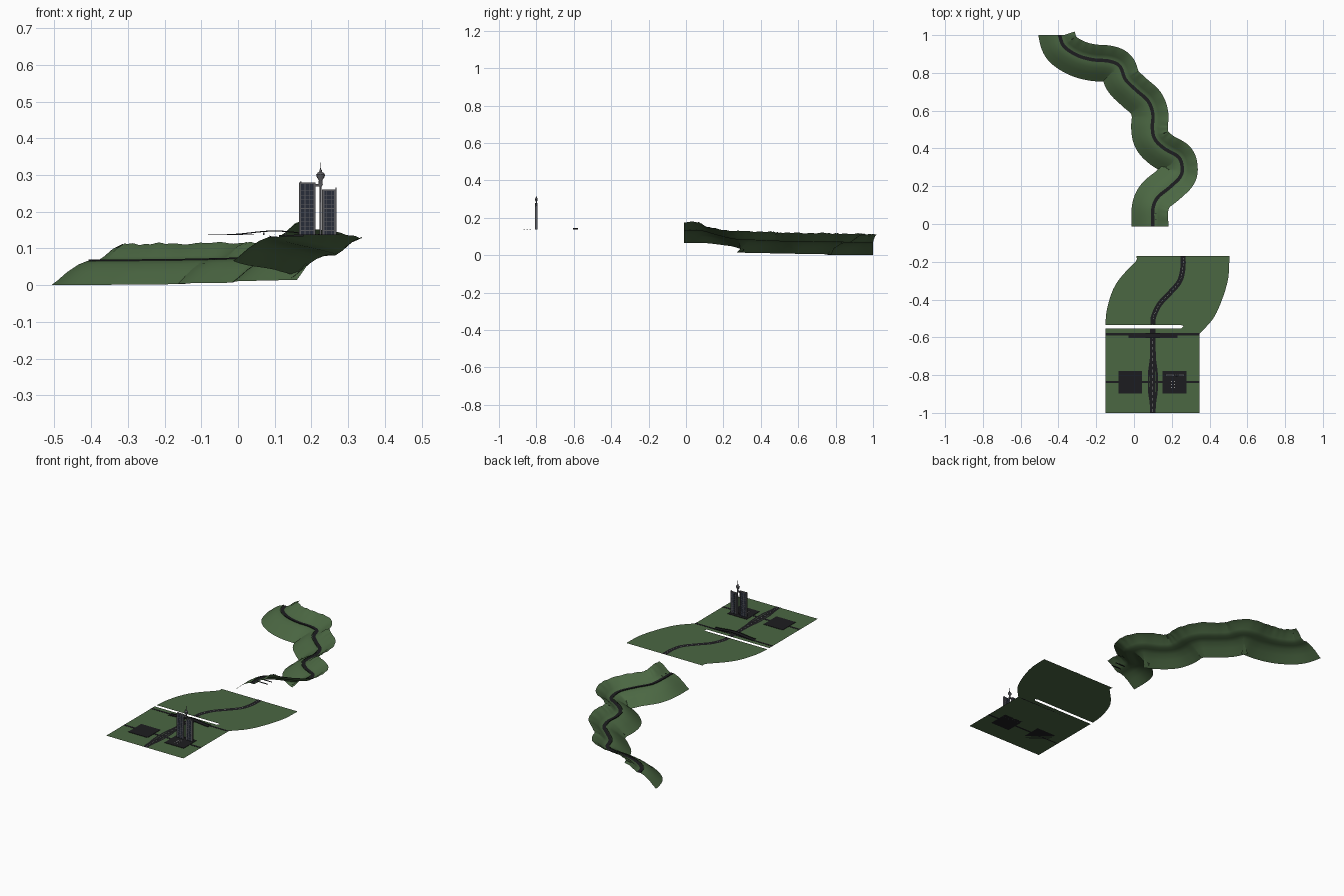
import bpy, bmesh, math
from mathutils import Vector

if "Cube" in bpy.data.objects:
    bpy.data.objects.remove(bpy.data.objects["Cube"])

G = 0.136  # city ground level


def material(name, c):
    m = bpy.data.materials.new(name)
    m.diffuse_color = (*c, 1)
    m.use_nodes = True
    m.node_tree.nodes["Principled BSDF"].inputs["Base Color"].default_value = m.diffuse_color
    return m


GREEN = material("grass", (0.07, 0.135, 0.055))
DARK = material("asphalt", (0.012, 0.012, 0.014))
GLASS = material("glass", (0.02, 0.025, 0.04))
STONE = material("concrete", (0.10, 0.10, 0.11))
PALE = material("marking", (0.3, 0.3, 0.3))


def mesh(name, verts, faces, mat):
    me = bpy.data.meshes.new(name)
    me.from_pydata(verts, [], faces)
    me.materials.append(mat)
    ob = bpy.data.objects.new(name, me)
    bpy.context.collection.objects.link(ob)
    return ob


def boxes(name, items, mat):
    """Each item: x0, x1, y0, y1, z0, z1, joined into one object."""
    v, f = [], []
    for x0, x1, y0, y1, z0, z1 in items:
        n = len(v)
        v += [(x, y, z) for z in (z0, z1) for x, y in ((x0, y0), (x1, y0), (x1, y1), (x0, y1))]
        f += [[n + i for i in q] for q in
              ((3, 2, 1, 0), (4, 5, 6, 7), (0, 1, 5, 4), (1, 2, 6, 5), (2, 3, 7, 6), (3, 0, 4, 7))]
    return mesh(name, v, f, mat)


def spline(pts, n=8):
    """Smooth Catmull-Rom path through the points."""
    p = [Vector(q) for q in pts]
    p = [2 * p[0] - p[1]] + p + [2 * p[-1] - p[-2]]
    out = []
    for a, b, c, d in zip(p, p[1:], p[2:], p[3:]):
        for i in range(n):
            t = i / n
            out.append(0.5 * (2 * b + (c - a) * t + (2 * a - 5 * b + 4 * c - d) * t * t
                              + (3 * b - a - 3 * c + d) * t ** 3))
    return out + [p[-2]]


def sides(path):
    out = []
    for i in range(len(path)):
        t = path[min(i + 1, len(path) - 1)] - path[max(i - 1, 0)]
        if i in (0, len(path) - 1):
            t = Vector((0, 1, 0)) if abs(t.y) > abs(t.x) else Vector((1, 0, 0))
        out.append(Vector((t.y, -t.x, 0)).normalized())
    return out


def sweep(name, path, section, mat, rough=0.0):
    """Sweep an open (sideways, up) section along a path."""
    m, v = len(section), []
    for i, (p, s) in enumerate(zip(path, sides(path))):
        for o, h in section:
            wave = rough * abs(o) * (math.sin(i * 0.5) + math.sin(i * 1.3 + o * 40))
            v.append(p + s * o + Vector((0, 0, h + (wave if o > 0.03 else 0))))
    f = [(i * m + j, i * m + j + 1, (i + 1) * m + j + 1, (i + 1) * m + j)
         for i in range(len(path) - 1) for j in range(m - 1)]
    return mesh(name, v, f, mat)


def smooth(ob, angle=35):
    bpy.ops.object.select_all(action='DESELECT')
    bpy.context.view_layer.objects.active = ob
    ob.select_set(True)
    bpy.ops.object.shade_smooth_by_angle(angle=math.radians(angle))


# Winding hillside strip: low bank on the left, cut slope on the right
hill = spline([(0.1, -0.012, 0.13), (0.1, 0.08, 0.13), (0.125, 0.14, 0.117), (0.19, 0.195, 0.102),
               (0.245, 0.25, 0.088), (0.255, 0.3, 0.082), (0.235, 0.355, 0.08), (0.16, 0.4, 0.078),
               (0.11, 0.45, 0.076), (0.097, 0.51, 0.074), (0.1, 0.58, 0.073), (0.075, 0.65, 0.072),
               (0.01, 0.71, 0.071), (-0.045, 0.765, 0.07), (-0.075, 0.835, 0.069),
               (-0.13, 0.862, 0.068), (-0.22, 0.87, 0.067), (-0.3, 0.893, 0.066),
               (-0.37, 0.94, 0.066), (-0.395, 1.0, 0.066)])
bank = [(-0.112, -0.065), (-0.095, -0.052), (-0.07, -0.03), (-0.04, -0.01), (-0.015, 0),
        (0.012, 0), (0.03, 0.012), (0.055, 0.034), (0.082, 0.046)]
smooth(sweep("hillside", hill, bank, GREEN, 0.02))
sweep("hill_road", hill, [(-0.009, 0.0012), (0.009, 0.0012)], DARK)
sweep("hill_guard_rail", hill, [(-0.012, 0), (-0.012, 0.004)], DARK)
boxes("hill_steps", [(0.112, 0.178, y, y + 0.003, 0.132, 0.136) for y in (0.02, 0.055)], DARK)

# Flat ground: city plate and the wider bend beyond the gap
mesh("city_ground", [(-0.152, -1, G), (0.347, -1, G), (0.347, -0.58, G), (0.31, -0.585, G),
                     (0.25, -0.553, G), (-0.152, -0.553, G)], [range(6)], GREEN)
left = spline([(-0.152, -0.534, 0), (-0.143, -0.45, 0), (-0.11, -0.345, 0), (-0.06, -0.27, 0),
               (0.01, -0.197, 0), (0.012, -0.17, 0)], 3)
right = spline([(0.505, -0.17, 0), (0.5, -0.28, 0), (0.47, -0.39, 0), (0.42, -0.5, 0),
                (0.347, -0.58, 0)], 3)
edge = [(p.x, p.y, G) for p in left + right] + [(0.31, -0.585, G), (0.25, -0.553, G), (0.262, -0.54, G), (0.245, -0.534, G)]
bend = mesh("bend_ground", edge, [range(len(edge) - 1, -1, -1)], GREEN)

# Roads on the flat ground
curve = spline([(0.1, -0.533, G), (0.104, -0.49, G), (0.135, -0.425, G), (0.19, -0.365, G),
                (0.24, -0.305, G), (0.258, -0.24, G), (0.26, -0.17, G)])
sweep("bend_road", curve, [(-0.014, 0.001), (0.014, 0.001)], DARK)
main = [Vector((0.1, -1, G)), Vector((0.1, -0.553, G))]
sweep("main_road", main, [(-0.014, 0.001), (0.014, 0.001)], DARK)
for name, sx in (("left_slip_road", -1), ("right_slip_road", 1)):
    slip = spline([(0.1 + sx * o, y, G) for o, y in
                   ((0.01, -0.98), (0.013, -0.94), (0.021, -0.88), (0.021, -0.79), (0.012, -0.72), (0.01, -0.67))], 4)
    sweep(name, slip, [(-0.005, 0.0015), (0.005, 0.0015)], DARK)
boxes("cross_road", [(-0.152, 0.347, -0.842, -0.83, G, G + 0.001)], DARK)
boxes("rail_road", [(-0.152, 0.347, -0.589, -0.578, G, G + 0.001)], DARK)

# Lane dashes
v, f = [], []
rs = sides(curve)
for i in range(0, len(curve) - 1, 2):
    n = len(v)
    for j, w in ((i, -1), (i, 1), (i + 1, 1), (i + 1, -1)):
        v.append(curve[j] + rs[j] * 0.001 * w + Vector((0, 0, 0.0015)))
    f.append((n, n + 1, n + 2, n + 3))
mesh("bend_lane_dashes", v, f, PALE)
boxes("main_lane_dashes", [(0.099, 0.101, -0.995 + k * 0.03, -0.98 + k * 0.03, G + 0.001, G + 0.0016)
                           for k in range(14)], PALE)

# Arched overpass crossing the main road
arch = [Vector((-0.03 + 0.26 * k / 16, -0.59, G + 0.010 * math.sin(math.pi * k / 16) ** 2)) for k in range(17)]
sweep("overpass", arch, [(-0.013, 0.003), (-0.013, 0), (0.013, 0), (0.013, 0.003)], DARK)
boxes("overpass_piers", [(x - 0.002, x + 0.002, -0.597, -0.583, G, G + 0.008)
                         for x in (0.07, 0.13)], STONE)

# City plazas
boxes("left_plaza", [(-0.082, 0.043, -0.897, -0.777, G, G + 0.002)], DARK)
boxes("right_plaza", [(0.152, 0.277, -0.897, -0.777, G, G + 0.002)], DARK)
boxes("plaza_benches", [(x, x + 0.006, y, y + 0.006, G + 0.002, G + 0.003)
                        for x in (0.195, 0.212) for y in (-0.868, -0.852, -0.836)], PALE)

# Twin slab towers: glass core, corner columns, floor bands
Y = -0.8
for side, x0, x1, top in (("left", 0.166, 0.211, 0.279), ("right", 0.229, 0.267, 0.261)):
    boxes(side + "_tower_glass", [(x0 + 0.002, x1 - 0.002, Y - 0.005, Y + 0.005, G, top - 0.004)], GLASS)
    cols = [(x, x + 0.006, Y - 0.0065, Y + 0.0065, G, top) for x in (x0, x1 - 0.006)]
    xm = (x0 + x1) / 2
    cols += [(x - 0.0007, x + 0.0007, Y - 0.006, Y + 0.006, G, top - 0.002) for x in (xm - 0.006, xm + 0.006)]
    cols.append((x0, x1, Y - 0.006, Y + 0.006, top - 0.004, top))
    boxes(side + "_tower_columns", cols, STONE)
    n = int((top - G) / 0.012)
    boxes(side + "_tower_floors", [(x0, x1, Y - 0.0058, Y + 0.0058, G + 0.012 * k, G + 0.012 * k + 0.0015)
                                   for k in range(1, n)], STONE)
boxes("roof_fins", [(0.265, 0.268, Y - 0.005, Y + 0.005, G, 0.266), (0.169, 0.173, Y - 0.003, Y + 0.003, 0.279, 0.282)], STONE)
boxes("sky_bridge", [(0.208, 0.229, Y - 0.004, Y + 0.004, 0.268, 0.276)], STONE)

# Observation spire between the towers, turned from one profile
prof = [(0.003, G), (0.0025, 0.268), (0.006, 0.274), (0.005, 0.286), (0.011, 0.295), (0.012, 0.301),
        (0.008, 0.306), (0.004, 0.308), (0.003, 0.314), (0.001, 0.316), (0.0006, 0.334)]
N = 12
sv = [(0.225 + r * math.cos(a * math.tau / N), Y + r * 0.6 * math.sin(a * math.tau / N), z)
      for r, z in prof for a in range(N)]
sf = [(k * N + a, k * N + (a + 1) % N, (k + 1) * N + (a + 1) % N, (k + 1) * N + a)
      for k in range(len(prof) - 1) for a in range(N)]
smooth(mesh("observation_spire", sv, sf + [range((len(prof) - 1) * N, len(prof) * N)], STONE), 30)
